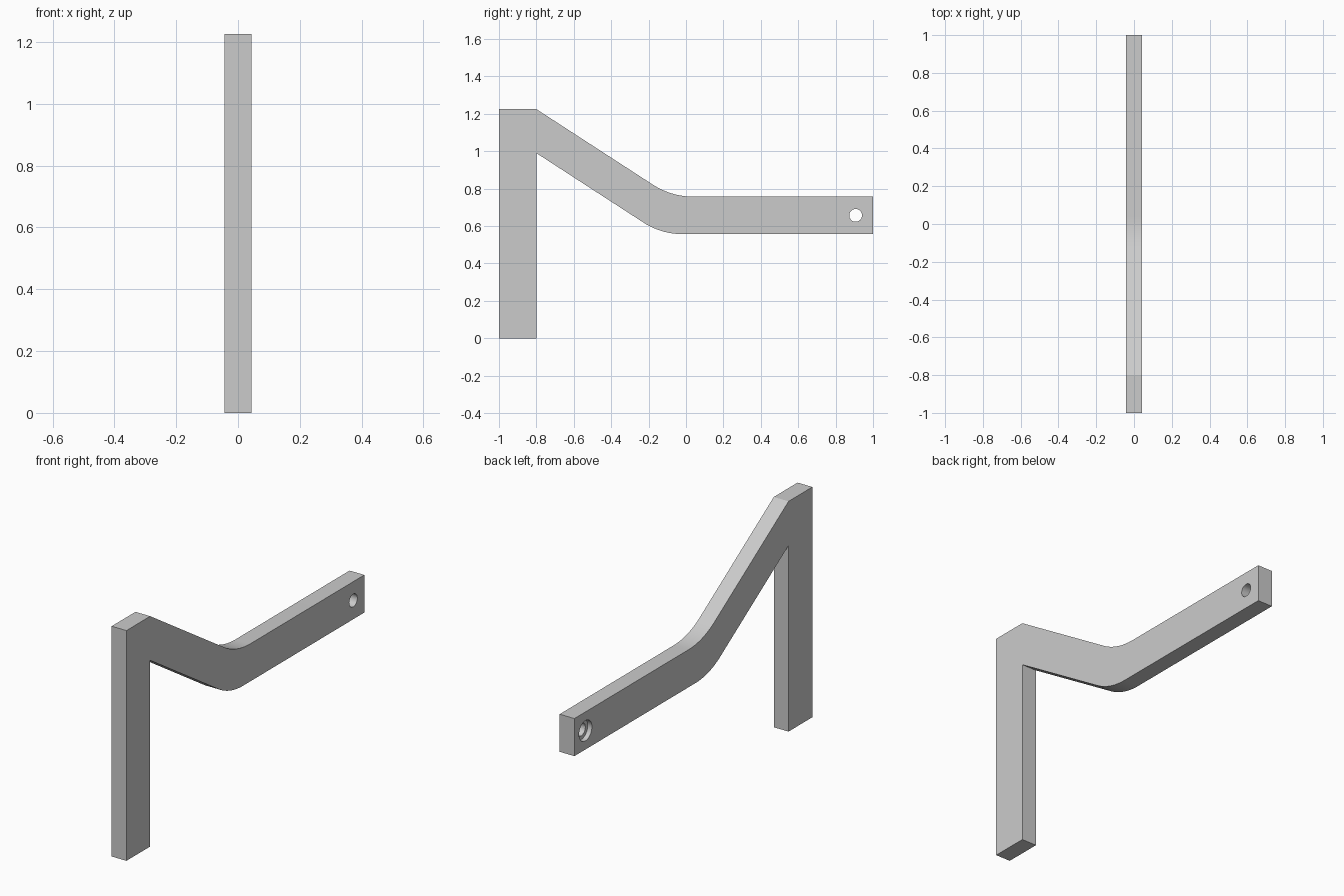
import bpy
import bmesh
import math
from mathutils import Vector

if "Cube" in bpy.data.objects:
    bpy.data.objects.remove(bpy.data.objects["Cube"], do_unlink=True)

HALF = 0.0435          # half thickness of the plate
HOLE = (0.907, 0.657)  # hole centre in y, z

metal = bpy.data.materials.new("light grey")
metal.use_nodes = True
grey = (0.6, 0.6, 0.6, 1)
metal.diffuse_color = grey
metal.node_tree.nodes["Principled BSDF"].inputs["Base Color"].default_value = grey


def fillet(before, corner, after, radius, steps=16):
    """Points of a round arc that replaces a corner."""
    b, c, a = Vector(before), Vector(corner), Vector(after)
    u, v = (b - c).normalized(), (a - c).normalized()
    half = u.angle(v) / 2
    centre = c + (u + v).normalized() * radius / math.sin(half)
    start = c + u * radius / math.tan(half) - centre
    end = c + v * radius / math.tan(half) - centre
    sweep = start.angle(end)
    return [centre + (start * math.sin(sweep * (1 - i / steps))
                      + end * math.sin(sweep * i / steps)) / math.sin(sweep)
            for i in range(steps + 1)]


def cutter(name, radius, x_min, x_max):
    bpy.ops.mesh.primitive_cylinder_add(
        vertices=48, radius=radius, depth=x_max - x_min,
        location=((x_min + x_max) / 2, *HOLE), rotation=(0, math.pi / 2, 0))
    ob = bpy.context.object
    ob.name = name
    ob.hide_render = True
    return ob


# Side profile: post, sloping brace and level arm in one outline
top_start, top_bend, top_end = (-0.8, 1.225), (-0.078, 0.757), (1, 0.757)
low_start, low_bend, low_end = (-0.8, 0.99), (-0.132, 0.557), (1, 0.557)
outline = [(-1, 0), (-0.8, 0), low_start]
outline += fillet(low_start, low_bend, low_end, 0.38)
outline += [low_end, top_end]
outline += fillet(top_end, top_bend, top_start, 0.4)
outline += [top_start, (-1, 1.225)]

# Extrude the outline across x
bm = bmesh.new()
face = bm.faces.new([bm.verts.new((-HALF, p[0], p[1])) for p in outline])
extruded = bmesh.ops.extrude_face_region(bm, geom=[face])["geom"]
bmesh.ops.translate(bm, vec=(2 * HALF, 0, 0),
                    verts=[e for e in extruded if isinstance(e, bmesh.types.BMVert)])
bmesh.ops.recalc_face_normals(bm, faces=bm.faces)
mesh = bpy.data.meshes.new("bent_bracket")
bm.to_mesh(mesh)
bm.free()
bracket = bpy.data.objects.new("bent_bracket", mesh)
bpy.context.collection.objects.link(bracket)
mesh.materials.append(metal)

# Through hole, with a wider counterbore on one side
cutters = [cutter("hole_cutter", 0.034, -0.2, 0.2),
           cutter("counterbore_cutter", 0.054, -0.2, -HALF + 0.025)]
bpy.ops.object.select_all(action="DESELECT")
bracket.select_set(True)
bpy.context.view_layer.objects.active = bracket
for tool in cutters:
    mod = bracket.modifiers.new(tool.name, "BOOLEAN")
    mod.operation = "DIFFERENCE"
    mod.solver = "EXACT"
    mod.object = tool
    bpy.ops.object.modifier_apply(modifier=mod.name)
    bpy.data.objects.remove(tool, do_unlink=True)

# Smooth the bend and bore, keep the plate edges crisp
bpy.ops.object.shade_smooth_by_angle(angle=math.radians(30))
